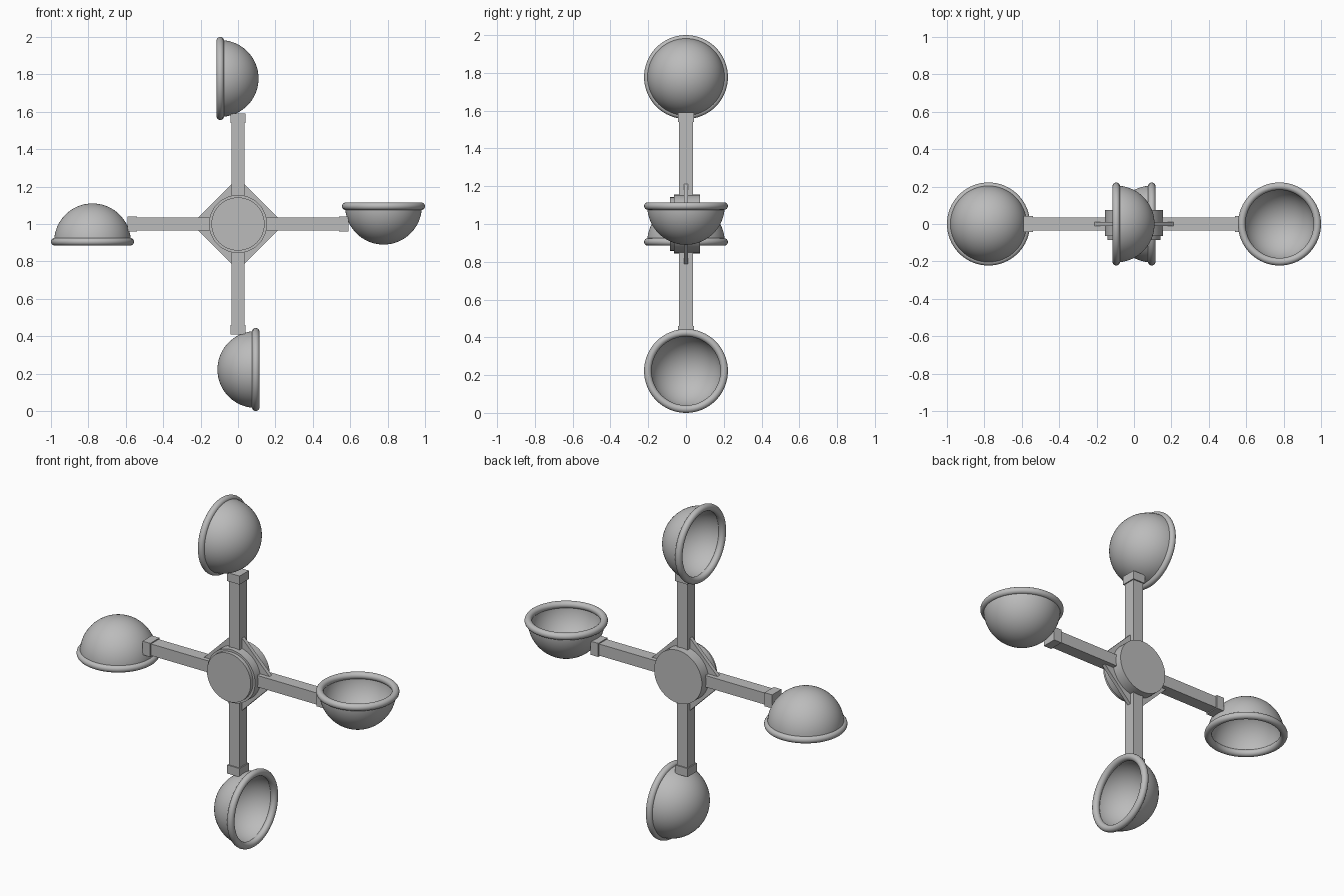
import bpy, bmesh, math
from mathutils import Matrix, Vector

if "Cube" in bpy.data.objects:
    bpy.data.objects.remove(bpy.data.objects["Cube"])

grey = bpy.data.materials.new("plain grey")
grey.diffuse_color = (0.5, 0.5, 0.5, 1)
grey.use_nodes = True
grey.node_tree.nodes["Principled BSDF"].inputs["Base Color"].default_value = grey.diffuse_color
HUB = Matrix.Translation((0, 0, 1))


def finish(name, bm, matrix, smooth=False):
    bmesh.ops.recalc_face_normals(bm, faces=bm.faces)
    bm.transform(matrix)
    mesh = bpy.data.meshes.new(name)
    bm.to_mesh(mesh)
    bm.free()
    mesh.materials.append(grey)
    ob = bpy.data.objects.new(name, mesh)
    bpy.context.collection.objects.link(ob)
    if smooth:
        bpy.ops.object.select_all(action='DESELECT')
        ob.select_set(True)
        bpy.context.view_layer.objects.active = ob
        bpy.ops.object.shade_smooth_by_angle(angle=math.radians(35))
    return ob


def box(name, size, center, matrix):
    bm = bmesh.new()
    bmesh.ops.create_cube(bm, size=1, matrix=Matrix.Translation(center) @ Matrix.Diagonal((*size, 1)))
    return finish(name, bm, matrix)


def disc(name, radius, y0, y1):
    bm = bmesh.new()
    bmesh.ops.create_cone(bm, cap_ends=True, segments=64, radius1=radius, radius2=radius, depth=y1 - y0)
    m = Matrix.Translation((0, (y0 + y1) / 2, 0)) @ Matrix.Rotation(math.pi / 2, 4, 'X')
    return finish(name, bm, HUB @ m, True)


def lathe(name, profile, matrix, closed):
    """Spin an (x, radius) profile around the x axis."""
    bm = bmesh.new()
    vs = [bm.verts.new((x, 0, r)) for x, r in profile]
    es = [bm.edges.new(p) for p in zip(vs, vs[1:])]
    if closed:
        es.append(bm.edges.new((vs[-1], vs[0])))
    bmesh.ops.spin(bm, geom=vs + es, cent=(0, 0, 0), axis=(1, 0, 0), angle=2 * math.pi, steps=64)
    bmesh.ops.remove_doubles(bm, verts=bm.verts, dist=1e-5)
    return finish(name, bm, matrix, True)


# Cup profiles: hemispherical shell and rolled rim, opening toward -x
N = 18
quarter = [i * math.pi / 2 / N for i in range(N + 1)]
outer = [(0.205 * math.cos(a), 0.205 * math.sin(a)) for a in quarter]
inner = [(0.192 * math.cos(a), 0.192 * math.sin(a)) for a in reversed(quarter)]
rim = [(0.02 * math.cos(a), 0.202 + 0.02 * math.sin(a))
       for a in (i * math.tau / 16 for i in range(16))]

# Four arms, each a quarter turn round the hub
for k, side in enumerate(("top", "right", "bottom", "left")):
    m = HUB @ Matrix.Rotation(k * math.pi / 2, 4, 'Y')
    box(side + "_arm", (0.068, 0.072, 0.50), (0, 0, 0.32), m)
    box(side + "_collar", (0.08, 0.086, 0.05), (0, 0, 0.565), m)
    cup = m @ Matrix.Translation((-0.095, 0, 0.778))
    lathe(side + "_cup", outer + inner, cup, False)
    lathe(side + "_cup_rim", rim, cup, True)

# Thin brace plate between the arms
bm = bmesh.new()
a, b = 0.216, 0.03
pts = [(a, b), (b, a), (-b, a), (-a, b), (-a, -b), (-b, -a), (b, -a), (a, -b)]
face = bm.faces.new([bm.verts.new((x, -0.011, z)) for x, z in pts])
ext = bmesh.ops.extrude_face_region(bm, geom=[face])
bmesh.ops.translate(bm, vec=Vector((0, 0.022, 0)),
                    verts=[v for v in ext["geom"] if isinstance(v, bmesh.types.BMVert)])
finish("brace_plate", bm, HUB)

# Hub and its front cap
disc("hub", 0.155, -0.063, 0.074)
disc("hub_cap", 0.142, -0.085, -0.06)
